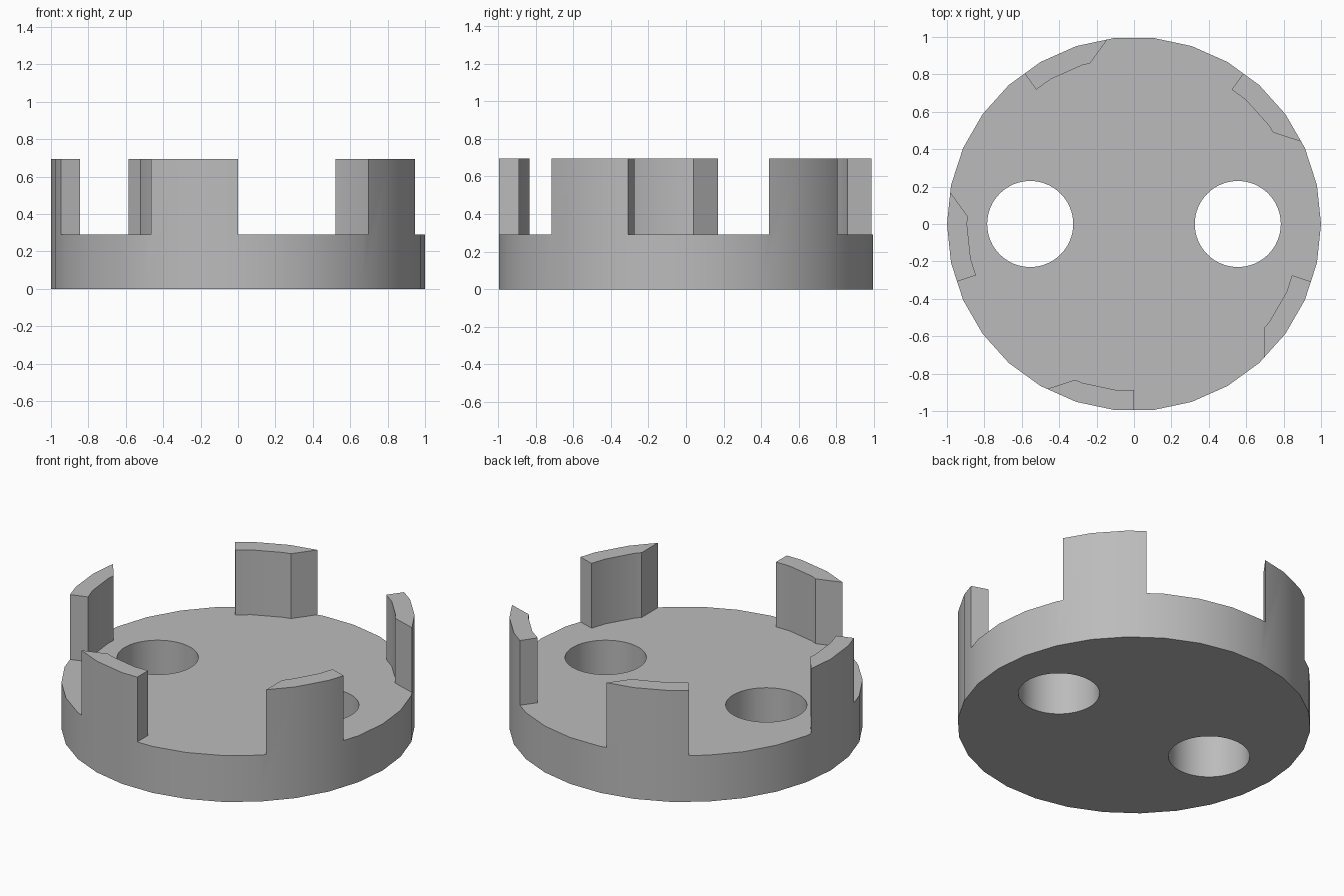
import bpy
import bmesh
from math import radians
from mathutils import Matrix

if "Cube" in bpy.data.objects:
    bpy.data.objects.remove(bpy.data.objects["Cube"], do_unlink=True)

SIDES = 30           # facets of the round body
FLOOR, TOP = 0.29, 0.695
INNER_RADIUS = 0.893
SLOT_WIDTH = 0.695
TEETH = 5

grey = bpy.data.materials.new("plain grey")
grey.use_nodes = True
colour = (0.5, 0.5, 0.5, 1)
grey.diffuse_color = colour
grey.node_tree.nodes["Principled BSDF"].inputs["Base Color"].default_value = colour


def make_object(name, bm):
    mesh = bpy.data.meshes.new(name)
    bm.to_mesh(mesh)
    bm.free()
    obj = bpy.data.objects.new(name, mesh)
    bpy.context.collection.objects.link(obj)
    mesh.materials.append(grey)
    return obj


def cylinder(name, radius, low, high, sides, x=0):
    bm = bmesh.new()
    bmesh.ops.create_cone(bm, cap_ends=True, segments=sides, radius1=radius,
                          radius2=radius, depth=high - low,
                          matrix=Matrix.Translation((x, 0, (low + high) / 2)))
    # Put a corner exactly on the +x axis
    bmesh.ops.rotate(bm, verts=bm.verts, cent=(x, 0, 0),
                     matrix=Matrix.Rotation(radians(90), 3, 'Z'))
    return make_object(name, bm)


def slot(index):
    # Box with one side on a radius, the other parallel to it
    bm = bmesh.new()
    bmesh.ops.create_cube(bm, size=1)
    bmesh.ops.scale(bm, verts=bm.verts, vec=(SLOT_WIDTH, 0.9, 1))
    bmesh.ops.translate(bm, verts=bm.verts, vec=(SLOT_WIDTH / 2, -0.75, FLOOR + 0.5))
    bmesh.ops.rotate(bm, verts=bm.verts,
                     matrix=Matrix.Rotation(radians(360 / TEETH * index), 3, 'Z'))
    return make_object("slot_cutter", bm)


# Round body, then the well, the gaps between teeth and the two through holes
body = cylinder("toothed_disc", 1, 0, TOP, SIDES)
cutters = [cylinder("well_cutter", INNER_RADIUS, FLOOR, 1, SIDES)]
cutters += [slot(i) for i in range(TEETH)]
cutters += [cylinder("hole_cutter", 0.23, -0.5, 1, 64, x) for x in (-0.555, 0.555)]
for cutter in cutters:
    cutter.hide_render = True
    cut = body.modifiers.new("cut", 'BOOLEAN')
    cut.operation = 'DIFFERENCE'
    cut.solver = 'EXACT'
    cut.object = cutter

# Bake the cuts and merge the flat floor
depsgraph = bpy.context.evaluated_depsgraph_get()
bm = bmesh.new()
bm.from_object(body, depsgraph)
bmesh.ops.remove_doubles(bm, verts=bm.verts, dist=0.0005)
bmesh.ops.dissolve_limit(bm, angle_limit=radians(1), verts=bm.verts, edges=bm.edges)
body.modifiers.clear()
bm.to_mesh(body.data)
bm.free()
for cutter in cutters:
    bpy.data.objects.remove(cutter, do_unlink=True)

# Soft shading on the round walls, crisp edges elsewhere
bpy.ops.object.select_all(action='DESELECT')
body.select_set(True)
bpy.context.view_layer.objects.active = body
bpy.ops.object.shade_smooth_by_angle(angle=radians(30))
